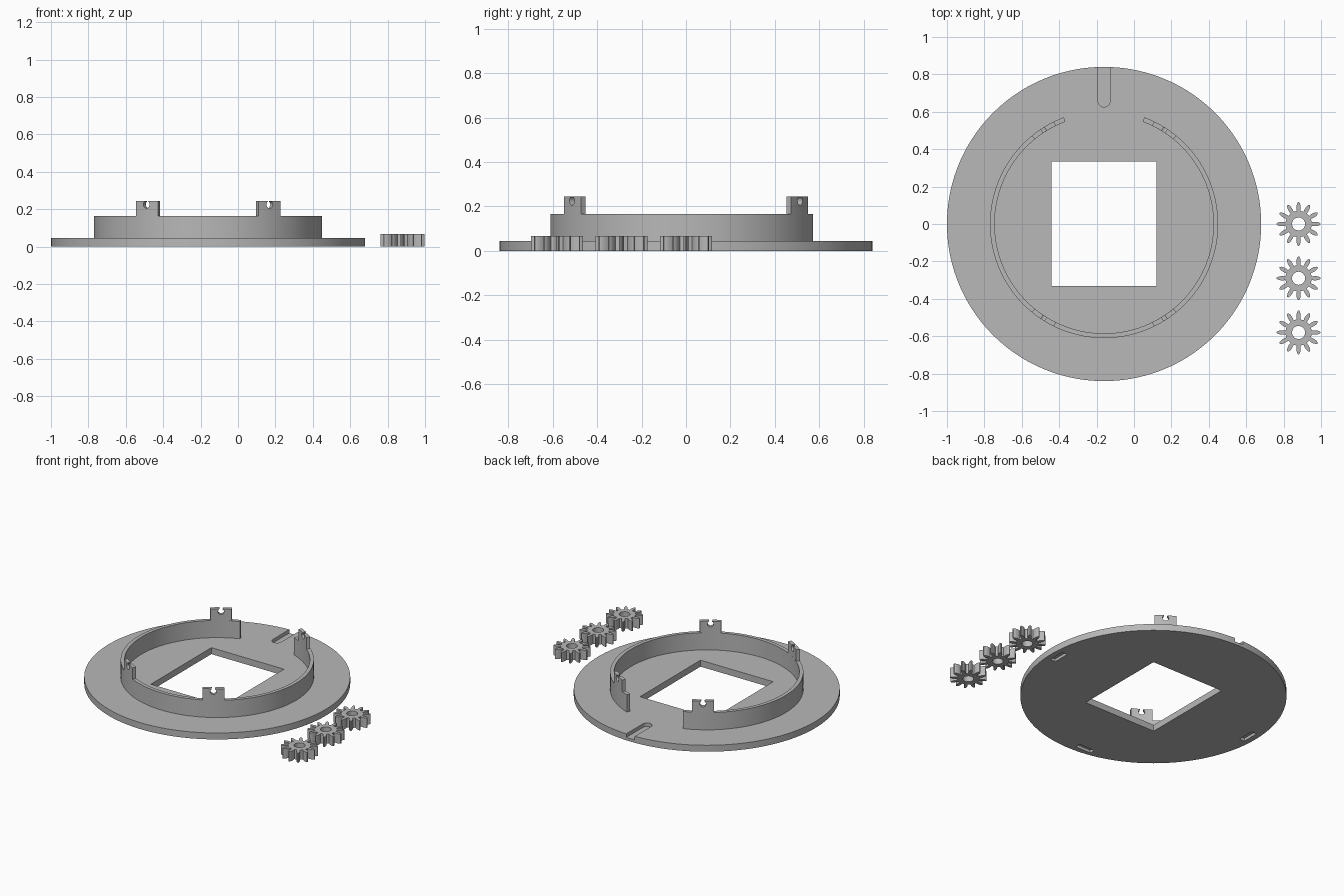
import bpy, bmesh, math
from mathutils import Matrix, Vector

cube = bpy.data.objects.get("Cube")
if cube:
    bpy.data.objects.remove(cube, do_unlink=True)

CX = -0.16                      # centre of the round base in x
BASE_TOP, WALL_TOP, TAB_TOP = 0.045, 0.165, 0.245
R_BASE, R_OUT, R_IN = 0.84, 0.61, 0.585
TAB_ANGLE = math.radians(32.7)  # measured from the y axis

grey = bpy.data.materials.new("plain_grey")
grey.use_nodes = True
grey.diffuse_color = (0.48, 0.48, 0.48, 1)
grey.node_tree.nodes["Principled BSDF"].inputs["Base Color"].default_value = grey.diffuse_color


def arc(radius, start, end, steps, centre=(0, 0)):
    """Points on an arc; angles in radians from the x axis."""
    return [(centre[0] + radius * math.cos(start + (end - start) * i / steps),
             centre[1] + radius * math.sin(start + (end - start) * i / steps))
            for i in range(steps + 1)]


def circle(radius, steps, centre=(0, 0)):
    return arc(radius, 0, math.tau, steps, centre)[:-1]


def rect(cx, cy, w, d):
    return [(cx + sx * w / 2, cy + sy * d / 2)
            for sx, sy in ((-1, -1), (1, -1), (1, 1), (-1, 1))]


def prism(name, outline, z0, z1, matrix=None):
    """Extrude a flat outline from z0 to z1."""
    bm = bmesh.new()
    face = bm.faces.new([bm.verts.new((x, y, z0)) for x, y in outline])
    top = bmesh.ops.extrude_face_region(bm, geom=[face])["geom"]
    bmesh.ops.translate(bm, vec=(0, 0, z1 - z0),
                        verts=[g for g in top if isinstance(g, bmesh.types.BMVert)])
    bmesh.ops.recalc_face_normals(bm, faces=bm.faces[:])
    if matrix:
        bm.transform(matrix)
    mesh = bpy.data.meshes.new(name)
    bm.to_mesh(mesh)
    bm.free()
    mesh.materials.append(grey)
    obj = bpy.data.objects.new(name, mesh)
    bpy.context.collection.objects.link(obj)
    return obj


def select(obj):
    bpy.ops.object.select_all(action="DESELECT")
    obj.select_set(True)
    bpy.context.view_layer.objects.active = obj


def cut(obj, cutters):
    """Subtract each cutter, then remove it."""
    select(obj)
    for cutter in cutters:
        cutter.hide_render = True
        mod = obj.modifiers.new("cut", "BOOLEAN")
        mod.operation, mod.solver, mod.object = "DIFFERENCE", "EXACT", cutter
        bpy.ops.object.modifier_apply(modifier=mod.name)
        bpy.data.objects.remove(cutter, do_unlink=True)


def smooth(obj):
    select(obj)
    bpy.ops.object.shade_smooth_by_angle(angle=math.radians(25))


def sector(start, end, steps):
    """Outline of a curved wall between two angles."""
    centre = (CX, 0)
    return arc(R_OUT, start, end, steps, centre) + arc(R_IN, end, start, steps, centre)


# Round base with a square window, a round-ended slot and underside pockets
base = prism("base_disc", circle(R_BASE, 144, (CX, 0)), 0, BASE_TOP)
slot = arc(0.0325, math.pi, math.tau, 16, (CX, 0.658)) + [(CX + 0.0325, 0.9), (CX - 0.0325, 0.9)]
cutters = [prism("window_cutter", rect(CX, 0.002, 0.56, 0.666), -0.1, 0.1),
           prism("slot_cutter", slot, 0.02, 0.1)]
for x, y, w, d in ((CX + 0.78, 0, 0.04, 0.12), (CX - 0.78, 0, 0.04, 0.12),
                   (CX - 0.09, -0.78, 0.12, 0.04)):
    cutters.append(prism("pocket_cutter", rect(x, y, w, d), -0.1, 0.02))
cut(base, cutters)
smooth(base)

# Open ring wall with its gap at the back
gap = math.radians(20.7)
wall = prism("ring_wall", sector(math.pi / 2 + gap, math.pi * 2.5 - gap, 120), BASE_TOP, WALL_TOP)
smooth(wall)

# Four tabs, each with a radial hole open to the top
for side_y, y_name in ((1, "back"), (-1, "front")):
    for side_x, x_name in ((1, "left"), (-1, "right")):
        angle = math.atan2(side_y * math.cos(TAB_ANGLE), side_x * math.sin(TAB_ANGLE))
        half = math.radians(6.6)
        tab = prism(f"{y_name}_{x_name}_tab", sector(angle - half, angle + half, 8),
                    WALL_TOP, TAB_TOP)
        turn = Matrix.Translation((CX, 0, 0)) @ Matrix.Rotation(angle, 4, "Z")
        lay = turn @ Matrix.Translation((0, 0, 0.225)) @ Matrix.Rotation(math.pi / 2, 4, "Y")
        cut(tab, [prism("hole_cutter", circle(0.02, 24), 0.5, 0.7, lay),
                  prism("notch_cutter", rect(0.6, 0, 0.2, 0.022), 0.225, 0.3, turn)])
        smooth(tab)

# Three small spur gears with slim rounded teeth
TEETH = 12
tooth = [(0.07, -0.0095), (0.085, -0.0115), (0.1, -0.0105), (0.111, -0.007), (0.117, -0.003)]
tooth += [(r, -w) for r, w in reversed(tooth)]
for i, y in enumerate((0, -0.29, -0.58)):
    outline = []
    for t in range(TEETH):
        spin = Matrix.Rotation(math.tau * t / TEETH, 2)
        for p in tooth:
            q = spin @ Vector(p)
            outline.append((0.88 + q.x, y + q.y))
    gear = prism(f"gear_{i + 1}", outline, 0, 0.068)
    cut(gear, [prism("bore_cutter", circle(0.035, 32, (0.88, y)), -0.1, 0.2)])
    smooth(gear)
